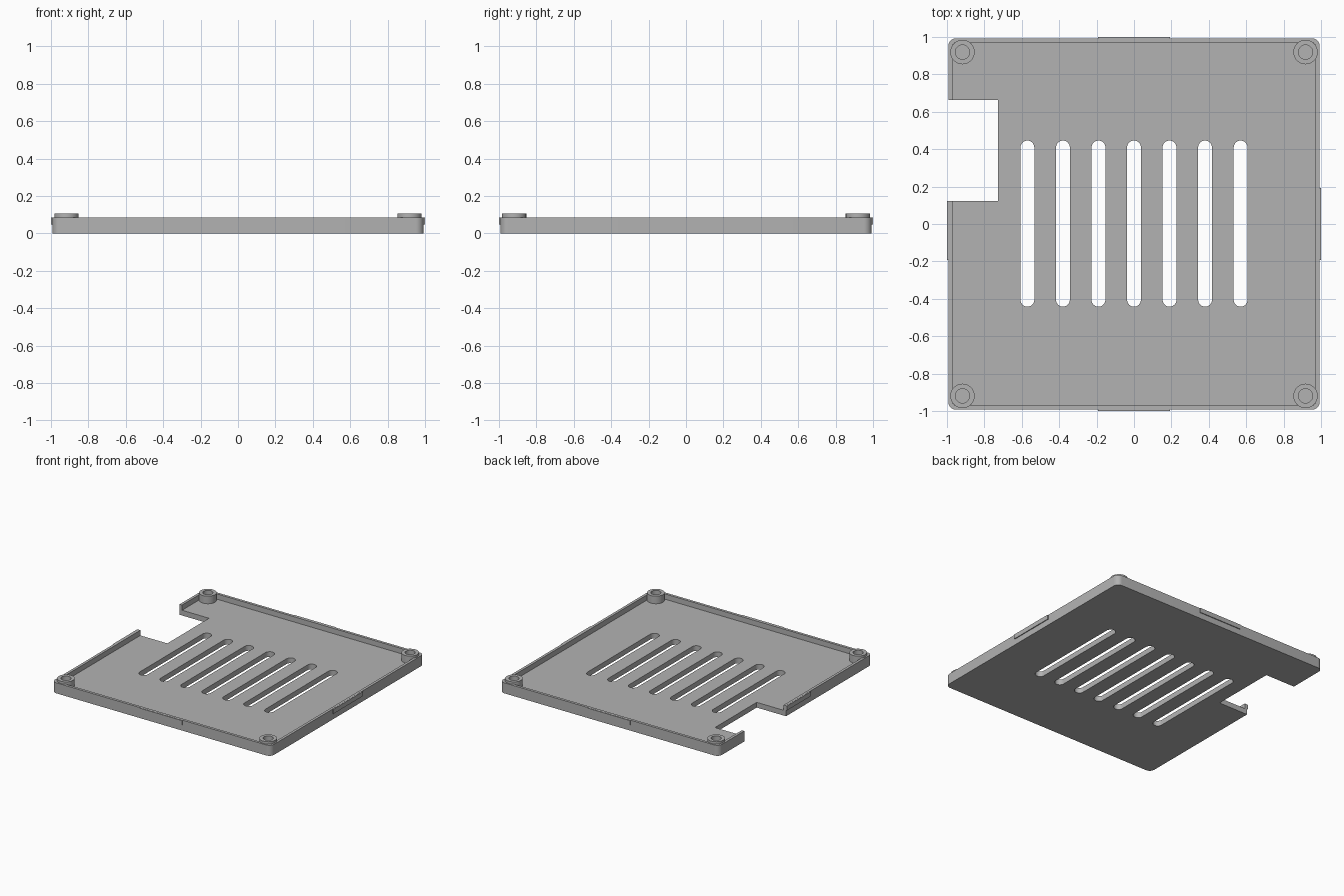
import bpy
import bmesh
from math import cos, sin, pi
from mathutils import Matrix

cube = bpy.data.objects.get("Cube")
if cube:
    bpy.data.objects.remove(cube, do_unlink=True)

HALF, WALL, FLOOR, RIM = 0.993, 0.022, 0.043, 0.086
CLIP_HALF, CLIP_OUT, CLIP_LOW = 0.193, 1.0, 0.048
NOTCH_X, NOTCH_LOW, NOTCH_HIGH = -0.727, 0.123, 0.663

grey = bpy.data.materials.new("plain grey")
grey.use_nodes = True
colour = (0.448, 0.448, 0.448, 1)
grey.diffuse_color = colour
grey.node_tree.nodes["Principled BSDF"].inputs["Base Color"].default_value = colour


def finish(name, bm):
    bmesh.ops.recalc_face_normals(bm, faces=bm.faces)
    mesh = bpy.data.meshes.new(name)
    bm.to_mesh(mesh)
    bm.free()
    mesh.materials.append(grey)
    obj = bpy.data.objects.new(name, mesh)
    bpy.context.collection.objects.link(obj)
    return obj


def activate(obj):
    bpy.ops.object.select_all(action="DESELECT")
    obj.select_set(True)
    bpy.context.view_layer.objects.active = obj


def rounded(x0, x1, y0, y1, r, steps=8):
    """Outline of a rectangle with rounded corners."""
    corners = [(x1 - r, y1 - r), (x0 + r, y1 - r), (x0 + r, y0 + r), (x1 - r, y0 + r)]
    return [(cx + r * cos((q + s / steps) * pi / 2), cy + r * sin((q + s / steps) * pi / 2))
            for q, (cx, cy) in enumerate(corners) for s in range(steps + 1)]


def prism(name, outline, z0, z1):
    bm = bmesh.new()
    base = bm.faces.new([bm.verts.new((x, y, z0)) for x, y in outline])
    top = bmesh.ops.extrude_face_region(bm, geom=[base])["geom"]
    bmesh.ops.translate(bm, vec=(0, 0, z1 - z0),
                        verts=[v for v in top if isinstance(v, bmesh.types.BMVert)])
    bmesh.ops.remove_doubles(bm, verts=bm.verts, dist=0.0001)
    return finish(name, bm)


def box(name, x0, x1, y0, y1, z0, z1):
    return prism(name, [(x0, y0), (x1, y0), (x1, y1), (x0, y1)], z0, z1)


def cut(obj, cutter):
    cutter.hide_render = True
    mod = obj.modifiers.new("cut", "BOOLEAN")
    mod.operation = "DIFFERENCE"
    mod.solver = "EXACT"
    mod.object = cutter
    activate(obj)
    bpy.ops.object.modifier_apply(modifier=mod.name)
    bpy.data.objects.remove(cutter, do_unlink=True)


# Tray: rounded plate with a raised rim
tray = prism("tray", rounded(-HALF, HALF, -HALF, HALF, 0.043), 0, RIM)
inner = HALF - WALL
cut(tray, prism("pocket_cutter", rounded(-inner, inner, -inner, inner, 0.021), FLOOR, 0.2))

# Rectangular notch in the right side
cut(tray, box("notch_cutter", -1.2, NOTCH_X, NOTCH_LOW, NOTCH_HIGH, -0.1, 0.2))

# Row of ventilation slots
for i in range(-3, 4):
    x = i * 0.19
    outline = rounded(x - 0.037, x + 0.037, -0.442, 0.446, 0.0369)
    cut(tray, prism("slot_cutter", outline, -0.1, 0.2))
activate(tray)
bpy.ops.object.shade_smooth_by_angle(angle=pi / 6)

# Hollow corner bosses
for side, sx in (("left", 1), ("right", -1)):
    for end, sy in (("front", -1), ("back", 1)):
        bm = bmesh.new()
        section = [(0.038, FLOOR - 0.01), (0.065, FLOOR - 0.01), (0.065, 0.105), (0.038, 0.105)]
        face = bm.faces.new([bm.verts.new((r, 0, z)) for r, z in section])
        ring = list(face.edges)
        bm.faces.remove(face)
        bmesh.ops.spin(bm, geom=ring, cent=(0, 0, 0), axis=(0, 0, 1),
                       angle=2 * pi, steps=48, use_merge=True)
        bmesh.ops.remove_doubles(bm, verts=bm.verts, dist=0.0001)
        bmesh.ops.transform(bm, matrix=Matrix.Translation((sx * 0.917, sy * 0.919, 0)), verts=bm.verts)
        boss = finish(f"{end}_{side}_boss", bm)
        activate(boss)
        bpy.ops.object.shade_smooth_by_angle(angle=pi / 6)

# Thin snap ridges along the middle of each side
start = HALF - 0.01
for name, sign in (("front", -1), ("back", 1)):
    y0, y1 = sorted((sign * start, sign * CLIP_OUT))
    box(f"{name}_ridge", -CLIP_HALF, CLIP_HALF, y0, y1, CLIP_LOW, RIM - 0.001)
box("left_ridge", start, CLIP_OUT, -CLIP_HALF, CLIP_HALF, CLIP_LOW, RIM - 0.001)
box("right_ridge", -CLIP_OUT, -start, -CLIP_HALF, NOTCH_LOW, CLIP_LOW, RIM - 0.001)
